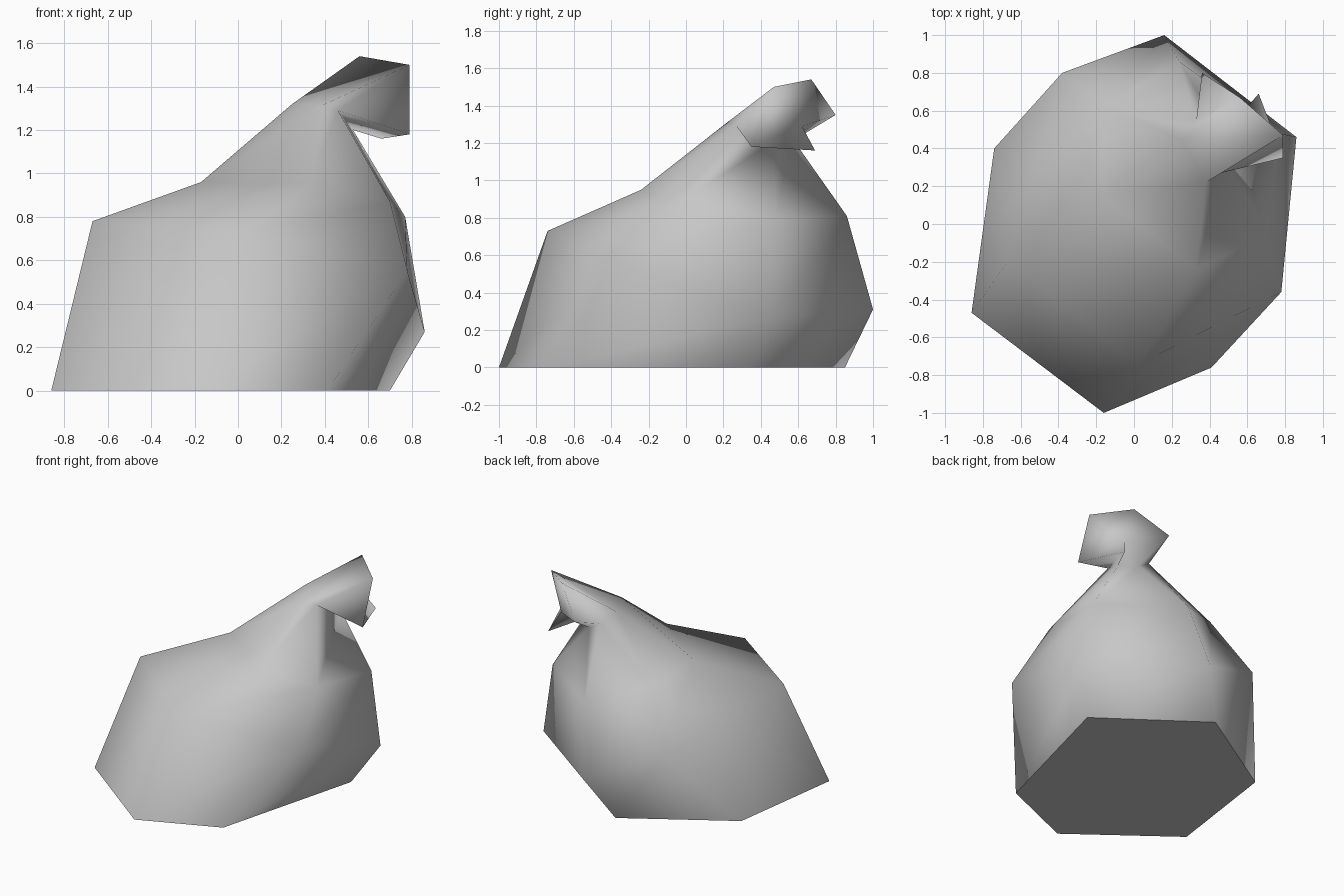
import bpy
import bmesh

cube = bpy.data.objects.get("Cube")
if cube:
    bpy.data.objects.remove(cube, do_unlink=True)


def make_material(name, colour):
    material = bpy.data.materials.new(name)
    material.use_nodes = True
    material.diffuse_color = colour
    shader = next(n for n in material.node_tree.nodes if n.type == "BSDF_PRINCIPLED")
    shader.inputs["Base Color"].default_value = colour
    shader.inputs["Roughness"].default_value = 0.8
    return material


def bridge(bm, lower, upper):
    """Join two six-sided rings with a band of quads."""
    count = len(lower)
    for i in range(count):
        j = (i + 1) % count
        bm.faces.new((lower[i], lower[j], upper[j], upper[i]))


# Six-sided cross-sections of the cloth, leaning towards the tied mouth
floor_ring = [(-.86, -.47, 0), (-.16, -1, 0), (.41, -.76, 0),
              (.70, .34, 0), (-.01, .85, 0), (-.74, .40, 0)]
belly_ring = [(-.67, -.20, .78), (.03, -.74, .73), (.78, -.36, .55),
              (.86, .46, .27), (.16, 1, .31), (-.38, .80, .55)]
shoulder_ring = [(-.17, .15, .96), (.33, -.24, .95), (.70, -.06, .87),
                 (.77, .48, .80), (.24, .86, .81), (-.16, .62, .94)]
neck_ring = [(.25, .45, 1.32), (.38, .22, 1.31), (.46, .27, 1.29),
             (.53, .46, 1.20), (.42, .55, 1.20), (.33, .55, 1.25)]
mouth_ring = [(.56, .67, 1.54), (.79, .47, 1.50), (.79, .35, 1.18),
              (.66, .69, 1.16), (.60, .62, 1.29), (.36, .80, 1.35)]

bm = bmesh.new()
sections = [floor_ring, belly_ring, shoulder_ring, neck_ring, mouth_ring]
rings = [[bm.verts.new(point) for point in section] for section in sections]
for lower, upper in zip(rings, rings[1:]):
    bridge(bm, lower, upper)

# Gathered mouth, folded inwards around its tucked corner
mouth = rings[-1]
tuck = mouth[4]
rim = [mouth[5]] + mouth[:4]
for a, b in zip(rim, rim[1:]):
    bm.faces.new((tuck, a, b))

# Flat base
base = bm.faces.new(list(reversed(rings[0])))
bmesh.ops.recalc_face_normals(bm, faces=bm.faces[:])

# Soft cloth shading with a crisp edge where it meets the ground
for face in bm.faces:
    face.smooth = face is not base
for edge in base.edges:
    edge.smooth = False

mesh = bpy.data.meshes.new("sack")
bm.to_mesh(mesh)
bm.free()
mesh.materials.append(make_material("grey cloth", (.57, .57, .57, 1)))
sack = bpy.data.objects.new("sack", mesh)
bpy.context.collection.objects.link(sack)
